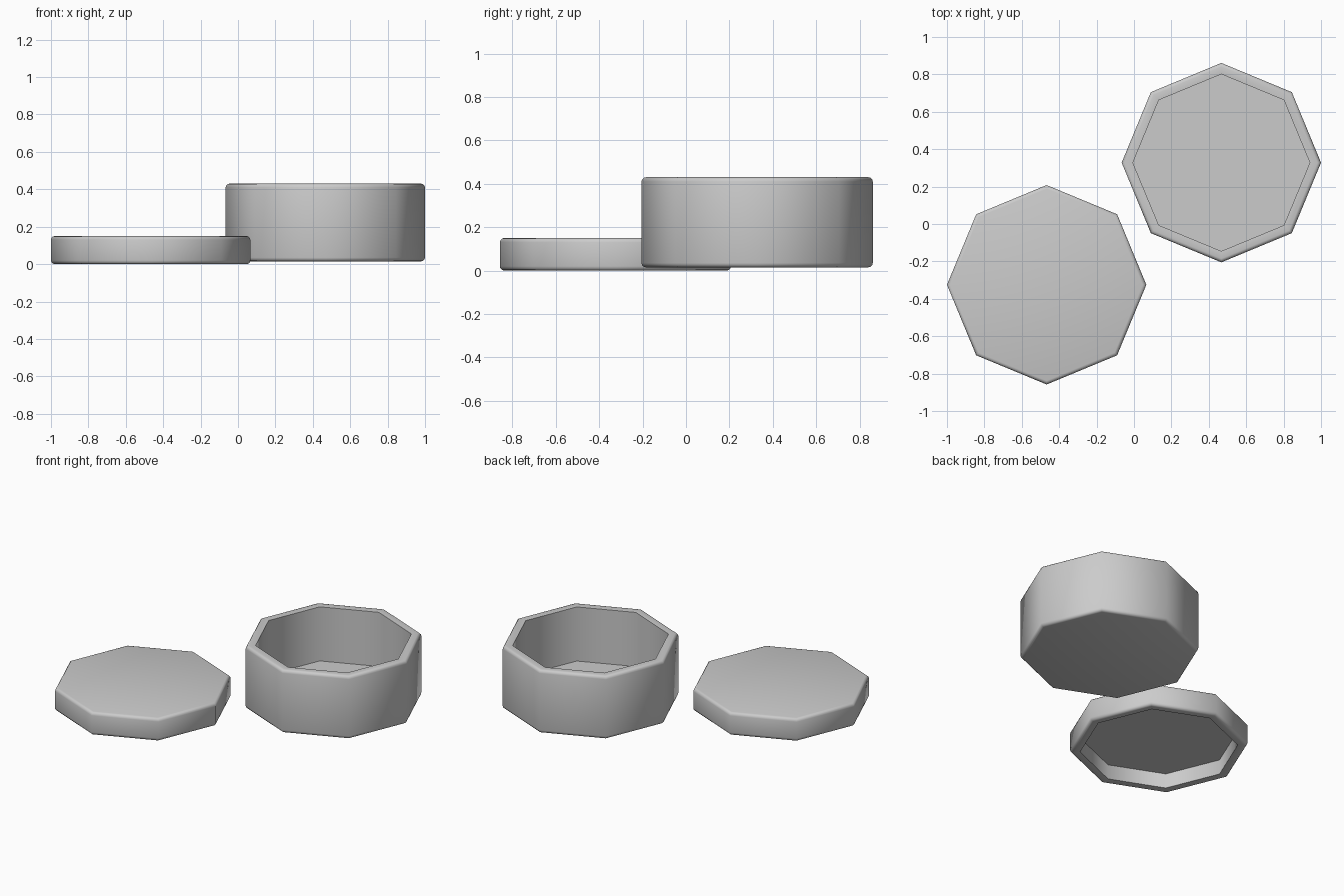
import bpy, math

if "Cube" in bpy.data.objects:
    bpy.data.objects.remove(bpy.data.objects["Cube"])

SIDES = 8
R = 0.533      # outer corner radius
RI = 0.473     # inner corner radius
B = 0.02       # edge rounding


def arc(cx, cz, r, a0, a1, n=3):
    """Rounded corner in the (radius, height) plane."""
    return [(cx + r * math.cos(math.radians(a0 + (a1 - a0) * i / n)),
             cz + r * math.sin(math.radians(a0 + (a1 - a0) * i / n)))
            for i in range(n + 1)]


def octagon_shell(name, profile, x, y):
    """Sweep a (radius, height) profile round eight corners and cap both ends."""
    verts, faces = [], []
    for r, z in profile:
        for k in range(SIDES):
            a = 2 * math.pi * k / SIDES
            verts.append((r * math.cos(a), r * math.sin(a), z))
    for j in range(len(profile) - 1):
        for k in range(SIDES):
            n = (k + 1) % SIDES
            faces.append((j * SIDES + k, j * SIDES + n,
                          (j + 1) * SIDES + n, (j + 1) * SIDES + k))
    last = (len(profile) - 1) * SIDES
    faces.append(tuple(reversed(range(SIDES))))
    faces.append(tuple(range(last, last + SIDES)))
    mesh = bpy.data.meshes.new(name)
    mesh.from_pydata(verts, [], faces)
    mesh.update()
    obj = bpy.data.objects.new(name, mesh)
    bpy.context.collection.objects.link(obj)
    obj.location = (x, y, 0)
    bpy.ops.object.select_all(action='DESELECT')
    obj.select_set(True)
    bpy.context.view_layer.objects.active = obj
    bpy.ops.object.shade_smooth_by_angle(angle=math.radians(50))
    return obj


# Open container: rounded base, wall, rounded rim, then down to the inner floor
z0, z1, floor = 0.015, 0.43, 0.07
box_profile = (arc(R - B, z0 + B, B, -90, 0) + arc(R - B, z1 - B, B, 0, 90)
               + [(RI, z1 - 0.003), (RI, floor)])
octagon_shell("box_base", box_profile, 0.467, 0.328)

# Lid: hollow underneath, starting at the ceiling and ending at the top face
top, ceiling = 0.15, 0.10
lid_profile = ([(RI, ceiling), (RI, 0.003)]
               + arc(R - B, B, B, -90, 0) + arc(R - B, top - B, B, 0, 90))
lid = octagon_shell("lid", lid_profile, -0.467, -0.325)

# Face directions made consistent
import bmesh
for obj in list(bpy.context.collection.objects):
    bm = bmesh.new()
    bm.from_mesh(obj.data)
    bmesh.ops.recalc_face_normals(bm, faces=bm.faces)
    bm.to_mesh(obj.data)
    bm.free()
